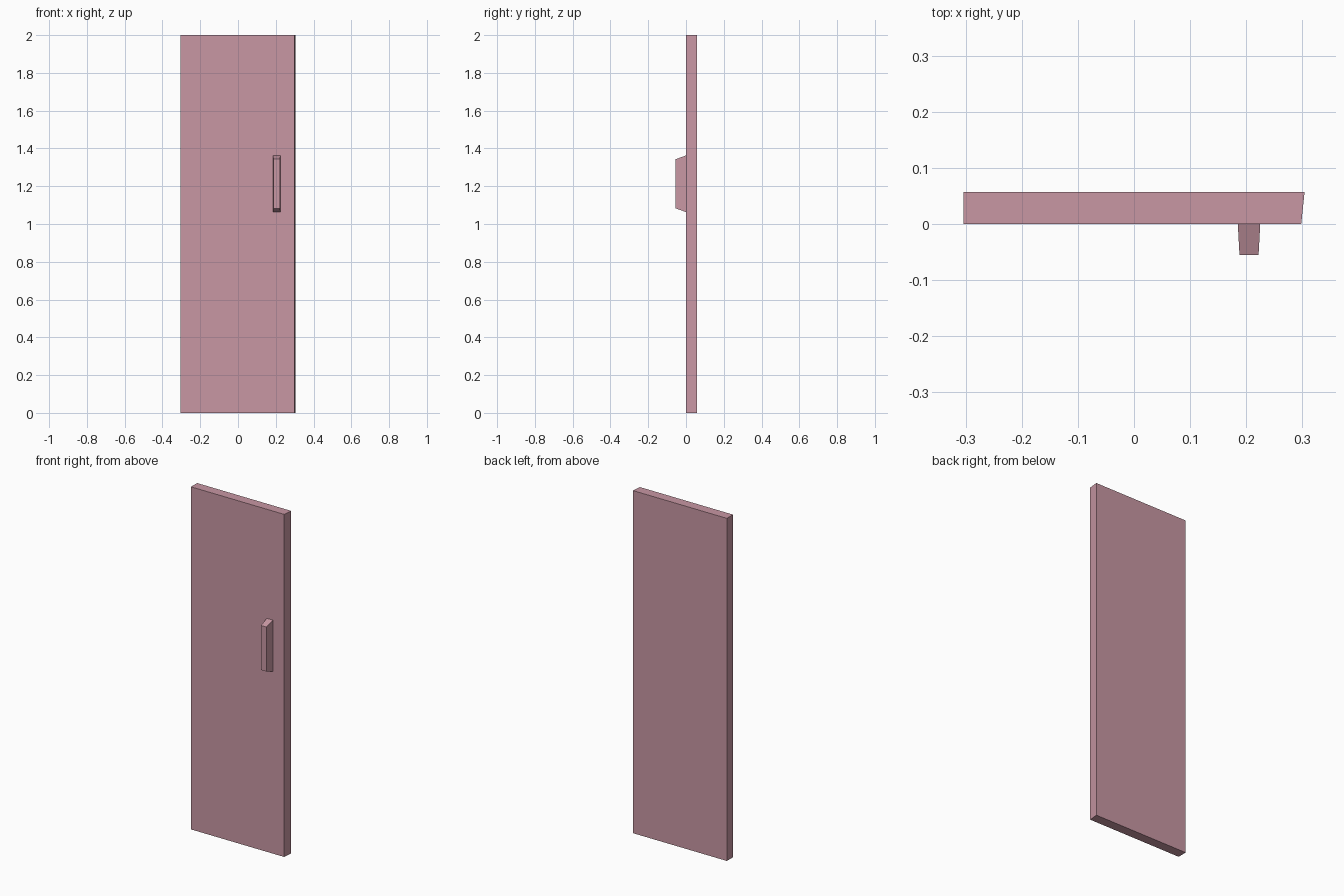
import bpy, bmesh

if "Cube" in bpy.data.objects:
    bpy.data.objects.remove(bpy.data.objects["Cube"])

mat = bpy.data.materials.new("dusty_pink")
mat.diffuse_color = (0.58, 0.31, 0.37, 1)
mat.use_nodes = True
mat.node_tree.nodes["Principled BSDF"].inputs["Base Color"].default_value = mat.diffuse_color


def loft(name, ring_a, ring_b):
    """Closed solid between two matching rings of points."""
    bm = bmesh.new()
    a = [bm.verts.new(p) for p in ring_a]
    b = [bm.verts.new(p) for p in ring_b]
    bm.faces.new(a)
    bm.faces.new(b)
    for i in range(len(a)):
        j = (i + 1) % len(a)
        bm.faces.new((a[i], a[j], b[j], b[i]))
    bmesh.ops.recalc_face_normals(bm, faces=bm.faces)
    mesh = bpy.data.meshes.new(name)
    bm.to_mesh(mesh)
    bm.free()
    mesh.materials.append(mat)
    obj = bpy.data.objects.new(name, mesh)
    bpy.context.collection.objects.link(obj)
    return obj


def rect(x0, x1, z0, z1, y):
    return [(x0, y, z0), (x1, y, z0), (x1, y, z1), (x0, y, z1)]


# Door slab, with its opening edge slanted for clearance
loft("door_panel",
     rect(-0.304, 0.298, 0, 2, 0.0),
     rect(-0.304, 0.304, 0, 2, 0.057))

# Tapered pull handle on the front
loft("handle",
     rect(0.185, 0.225, 1.063, 1.363, 0.0),
     rect(0.188, 0.222, 1.083, 1.343, -0.055))
